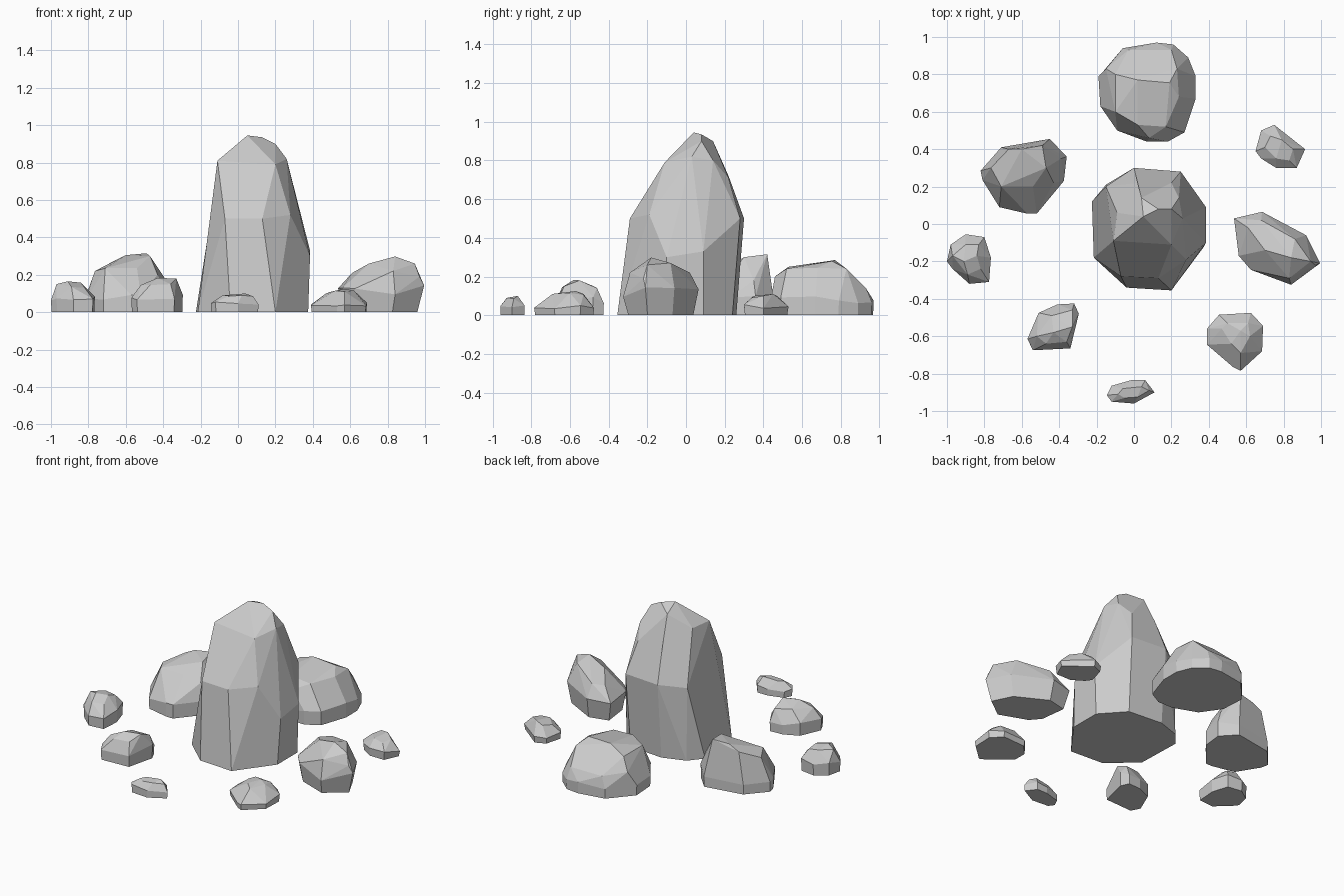
import bpy, bmesh, math, random
from mathutils import Vector

random.seed(4)

def rock(name, outline, waist, inset, crown):
    """Faceted stone: hull of a flat base, a plan outline at waist height and crown points."""
    cx = sum(p[0] for p in outline) / len(outline)
    cy = sum(p[1] for p in outline) / len(outline)
    pts = [Vector(p) for p in crown]
    for x, y in outline:
        pts.append(Vector((cx + (x - cx) * inset, cy + (y - cy) * inset, 0)))
        if waist:
            pts.append(Vector((x, y, waist * random.uniform(0.75, 1.25))))
    bm = bmesh.new()
    for p in pts:
        bm.verts.new(p)
    hull = bmesh.ops.convex_hull(bm, input=bm.verts[:])
    inner = {v for v in hull["geom_interior"] if isinstance(v, bmesh.types.BMVert)}
    bmesh.ops.delete(bm, geom=list(inner), context='VERTS')
    # merge nearly level triangles into broad facets
    bmesh.ops.dissolve_limit(bm, angle_limit=math.radians(7), verts=bm.verts[:], edges=bm.edges[:])
    bmesh.ops.recalc_face_normals(bm, faces=bm.faces[:])
    mesh = bpy.data.meshes.new(name)
    bm.to_mesh(mesh)
    bm.free()
    bpy.context.collection.objects.link(bpy.data.objects.new(name, mesh))

# tall standing stone in the middle
rock("standing_stone",
     [(0, .26), (.24, .24), (.375, .09), (.375, -.12), (.2, -.355), (-.04, -.34),
      (-.215, -.18), (-.225, .12), (-.15, .21)], 0, 1,
     [(.385, .09, .33), (.385, -.1, .3), (.25, .28, .5), (0, .3, .5),
      (-.15, .2, .48), (-.13, -.08, .63), (-.12, .1, .63), (-.07, -.28, .5),
      (.13, -.29, .5), (.28, -.19, .52), (-.11, -.09, .81), (-.09, .06, .81),
      (.2, -.11, .79), (.26, .03, .82), (.24, .14, .8), (.2, .08, .9), (.05, .04, .945),
      (.13, .08, .935), (.04, .14, .9), (.02, .22, .72), (.2, .22, .71)])

# large boulder behind
rock("back_boulder",
     [(-.19, .79), (-.06, .94), (.12, .97), (.21, .96), (.29, .89), (.33, .79), (.33, .67),
      (.27, .49), (.18, .44), (.07, .44), (-.09, .5), (-.18, .63)], .08, .99,
     [(-.15, .83, .16), (.2, .93, .14), (-.03, .93, .14), (.02, .77, .285), (.19, .755, .28),
      (-.1, .8, .24), (-.1, .6, .24), (.02, .53, .25), (.17, .52, .24),
      (.24, .68, .245), (.23, .83, .24), (.08, .46, .2)])

# boulder at back left
rock("left_boulder",
     [(-.82, .285), (-.71, .41), (-.45, .455), (-.36, .36), (-.375, .23), (-.52, .055),
      (-.57, .055), (-.72, .09), (-.81, .235)], .08, .99,
     [(-.765, .3, .22), (-.71, .2, .235), (-.54, .2, .235), (-.67, .4, .27), (-.6, .4, .305),
      (-.49, .42, .315), (-.47, .3, .3), (-.39, .35, .18), (-.43, .22, .2)])

# overhanging boulder at right
rock("right_boulder",
     [(.535, .03), (.685, .065), (.92, -.06), (.995, -.21), (.84, -.325), (.625, -.245),
      (.56, -.17)], .12, .86,
     [(.61, -.02, .21), (.68, .02, .22), (.7, -.14, .26), (.84, -.18, .298), (.945, -.2, .26),
      (.86, -.08, .27), (.83, -.29, .22), (.97, -.22, .19)])

# smaller stones around the ring
rock("back_right_stone",
     [(.65, .39), (.68, .5), (.75, .53), (.915, .4), (.87, .3), (.76, .3), (.68, .35)], .045, .95,
     [(.7, .41, .09), (.73, .47, .1), (.79, .45, .11), (.85, .4, .1), (.83, .34, .09),
      (.76, .35, .1)])

rock("left_stone",
     [(-1, -.2), (-.98, -.11), (-.9, -.055), (-.8, -.07), (-.765, -.18), (-.775, -.31),
      (-.88, -.32), (-.97, -.24)], .07, .97,
     [(-.97, -.17, .15), (-.91, -.2, .165), (-.84, -.17, .158), (-.9, -.11, .15),
      (-.82, -.24, .13), (-.89, -.27, .135), (-.83, -.11, .14)])

rock("front_left_stone",
     [(-.57, -.615), (-.54, -.675), (-.34, -.665), (-.295, -.48), (-.32, -.425), (-.41, -.43),
      (-.51, -.475)], .08, .98,
     [(-.52, -.6, .145), (-.43, -.58, .183), (-.33, -.55, .18), (-.36, -.63, .15),
      (-.47, -.64, .145), (-.33, -.46, .14), (-.44, -.49, .155)])

rock("front_right_stone",
     [(.39, -.645), (.39, -.56), (.455, -.485), (.625, -.475), (.69, -.545), (.685, -.68),
      (.57, -.785), (.53, -.765)], .04, .97,
     [(.47, -.56, .1), (.52, -.64, .115), (.57, -.57, .125), (.62, -.6, .115),
      (.57, -.69, .11), (.61, -.53, .105), (.5, -.53, .11)])

rock("front_pebble",
     [(-.145, -.915), (-.12, -.865), (-.015, -.835), (.06, -.835), (.11, -.9), (0, -.96),
      (-.12, -.95)], .045, .98,
     [(-.085, -.91, .088), (-.06, -.88, .092), (.04, -.87, .1), (.08, -.89, .085),
      (.02, -.925, .09), (-.05, -.93, .085)])
